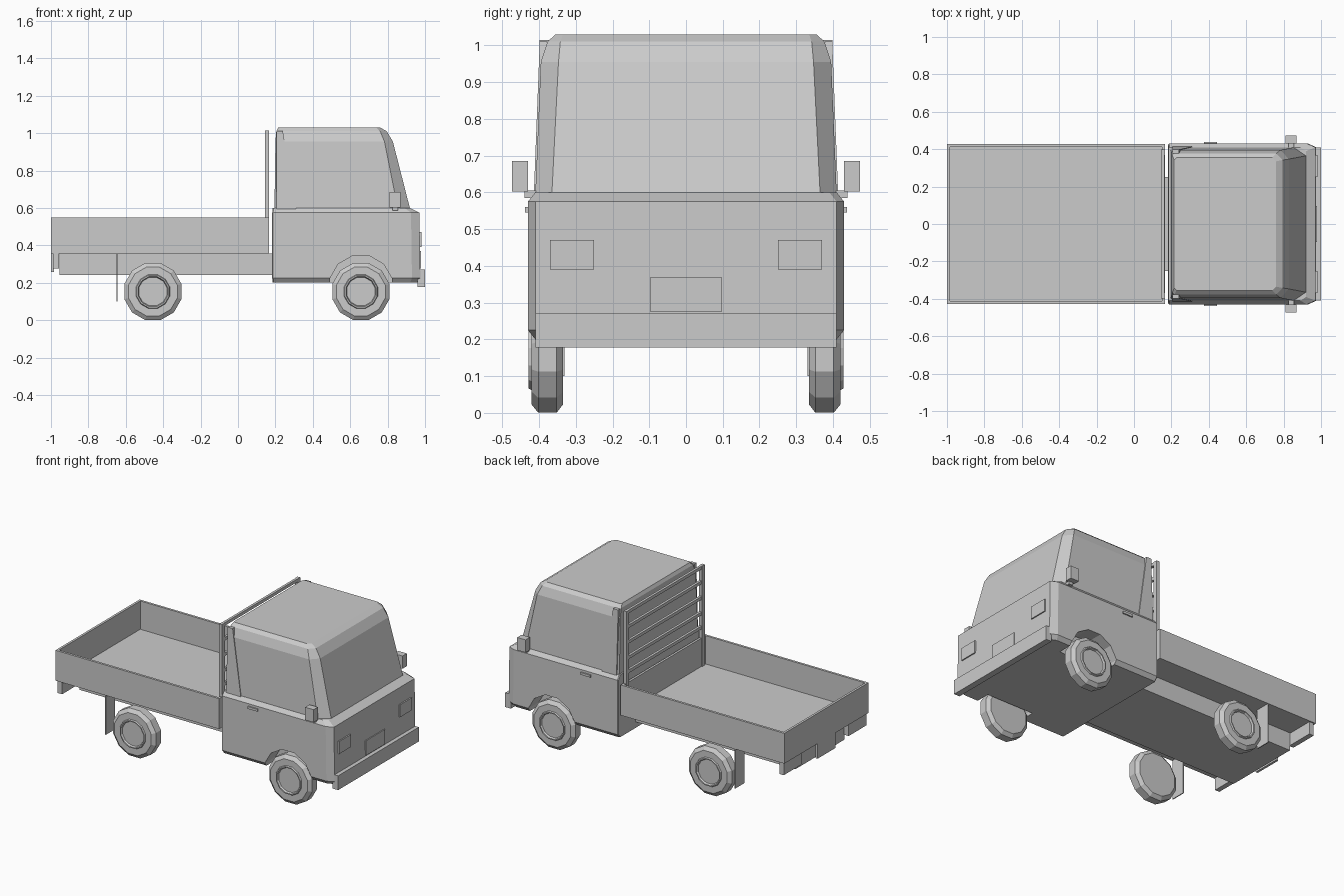
import bpy
import bmesh
import math

if "Cube" in bpy.data.objects:
    bpy.data.objects.remove(bpy.data.objects["Cube"], do_unlink=True)

grey = bpy.data.materials.new("plain_grey")
grey.use_nodes = True
COLOUR = (0.6, 0.6, 0.6, 1)
grey.diffuse_color = COLOUR
for node in grey.node_tree.nodes:
    if node.type == "BSDF_PRINCIPLED":
        node.inputs["Base Color"].default_value = COLOUR


def finish(name, bm):
    bmesh.ops.recalc_face_normals(bm, faces=bm.faces)
    mesh = bpy.data.meshes.new(name)
    bm.to_mesh(mesh)
    bm.free()
    mesh.materials.append(grey)
    obj = bpy.data.objects.new(name, mesh)
    bpy.context.collection.objects.link(obj)
    return obj


def loft(name, rings):
    """Skin a stack of closed rings and cap both ends."""
    bm = bmesh.new()
    rows = [[bm.verts.new(p) for p in ring] for ring in rings]
    n = len(rows[0])
    for low, high in zip(rows, rows[1:]):
        for i in range(n):
            j = (i + 1) % n
            bm.faces.new((low[i], low[j], high[j], high[i]))
    bm.faces.new(rows[0])
    bm.faces.new(rows[-1])
    return finish(name, bm)


def box(name, x, y, z):
    return loft(name, [[(x[0], y[0], h), (x[1], y[0], h),
                        (x[1], y[1], h), (x[0], y[1], h)] for h in z])


def both_sides(name, x, y, z):
    box(name + "_near", x, (-y[1], -y[0]), z)
    box(name + "_far", x, y, z)


def cab_ring(z, back, front, half, front_half, dx, rear):
    """Plan outline of the cab with cut corners."""
    side = [(back, half - rear), (back + rear, half),
            (front - dx, half), (front, front_half)]
    return [(x, y, z) for x, y in side] + [(x, -y, z) for x, y in reversed(side)]


def turned(name, profile, x, z, side, sides=12):
    """Polygonal wheel shape from (radius, distance) pairs."""
    rings = []
    for r, y in profile:
        ring = []
        for i in range(sides):
            a = 2 * math.pi * (i + 0.5) / sides
            ring.append((x + r * math.cos(a), side * y, z + r * math.sin(a)))
        rings.append(ring)
    return loft(name, rings)


# Lower cab, with wheel arches cut out of its sides
AXLES = {"front": 0.657, "rear": -0.455}
lower = loft("cab_lower_body", [
    cab_ring(0.2, 0.185, 0.965, 0.41, 0.39, 0.045, 0.005),
    cab_ring(0.225, 0.183, 0.975, 0.43, 0.41, 0.045, 0.005),
    cab_ring(0.575, 0.183, 0.97, 0.43, 0.41, 0.045, 0.005),
    cab_ring(0.6, 0.185, 0.92, 0.41, 0.39, 0.03, 0.005)])
for side in (-1, 1):
    cutter = turned("arch_cutter", [(0.172, 0.32), (0.172, 0.5)],
                    AXLES["front"], 0.178, side)
    cutter.hide_render = True
    cut = lower.modifiers.new("arch", "BOOLEAN")
    cut.operation = "DIFFERENCE"
    cut.solver = "EXACT"
    cut.object = cutter
    bpy.context.view_layer.objects.active = lower
    bpy.ops.object.modifier_apply(modifier=cut.name)
    bpy.data.objects.remove(cutter, do_unlink=True)

# Upper cab
loft("cab_upper_body", [
    cab_ring(0.595, 0.195, 0.92, 0.41, 0.365, 0.065, 0.012),
    cab_ring(0.955, 0.2, 0.828, 0.395, 0.347, 0.045, 0.012),
    cab_ring(1.01, 0.205, 0.795, 0.377, 0.342, 0.035, 0.012),
    cab_ring(1.03, 0.215, 0.76, 0.355, 0.335, 0.02, 0.012)])

# Slanted panels behind the doors' windows
for label, s in (("near", -1), ("far", 1)):
    loft("rear_pillar_" + label, [
        [(0.205, s * (y - 0.02), z), (x, s * (y - 0.02), z),
         (x, s * y, z), (0.205, s * y, z)]
        for x, y, z in ((0.31, 0.414, 0.595), (0.24, 0.398, 1.01))])

# Nose details
box("bumper", (0.96, 1.0), (-0.41, 0.41), (0.178, 0.27))
box("front_plate", (0.965, 0.979), (-0.097, 0.097), (0.275, 0.37))
both_sides("headlight", (0.965, 0.98), (0.25, 0.37), (0.39, 0.47))

# Mirrors and door handles
both_sides("mirror", (0.81, 0.87), (0.43, 0.474), (0.603, 0.685))
both_sides("mirror_stem", (0.825, 0.855), (0.4, 0.44), (0.585, 0.605))
both_sides("door_handle", (0.375, 0.445), (0.42, 0.438), (0.545, 0.56))

# Chassis and load bed
box("chassis", (-0.955, 0.19), (-0.25, 0.25), (0.24, 0.356))
box("bed_floor", (-1.0, 0.165), (-0.428, 0.428), (0.355, 0.368))
both_sides("bed_side", (-1.0, 0.165), (0.413, 0.428), (0.36, 0.55))
box("tailgate", (-1.0, -0.985), (-0.413, 0.413), (0.36, 0.55))
box("bed_front", (0.15, 0.165), (-0.413, 0.413), (0.36, 0.55))

# Rack behind the cab
both_sides("rack_post", (0.145, 0.165), (0.37, 0.398), (0.36, 1.015))
for i, z in enumerate((0.61, 0.7, 0.8, 0.9, 0.995)):
    box("rack_bar_%d" % (i + 1), (0.147, 0.163), (-0.38, 0.38), (z, z + 0.02))

# Tail lamps, rear plate and mud flaps
both_sides("tail_lamp", (-0.99, -0.958), (0.24, 0.42), (0.275, 0.356))
box("rear_plate", (-1.0, -0.985), (-0.09, 0.09), (0.258, 0.356))
both_sides("mud_flap", (-0.649, -0.643), (0.33, 0.425), (0.1, 0.356))

# Wheels with raised rims
WHEEL = [(0.135, 0.335), (0.158, 0.352), (0.158, 0.402), (0.135, 0.42),
         (0.094, 0.42), (0.09, 0.428), (0.083, 0.428), (0.078, 0.416)]
for axle, x in AXLES.items():
    for label, s in (("near", -1), ("far", 1)):
        turned("%s_wheel_%s" % (axle, label), WHEEL, x, 0.153, s)
